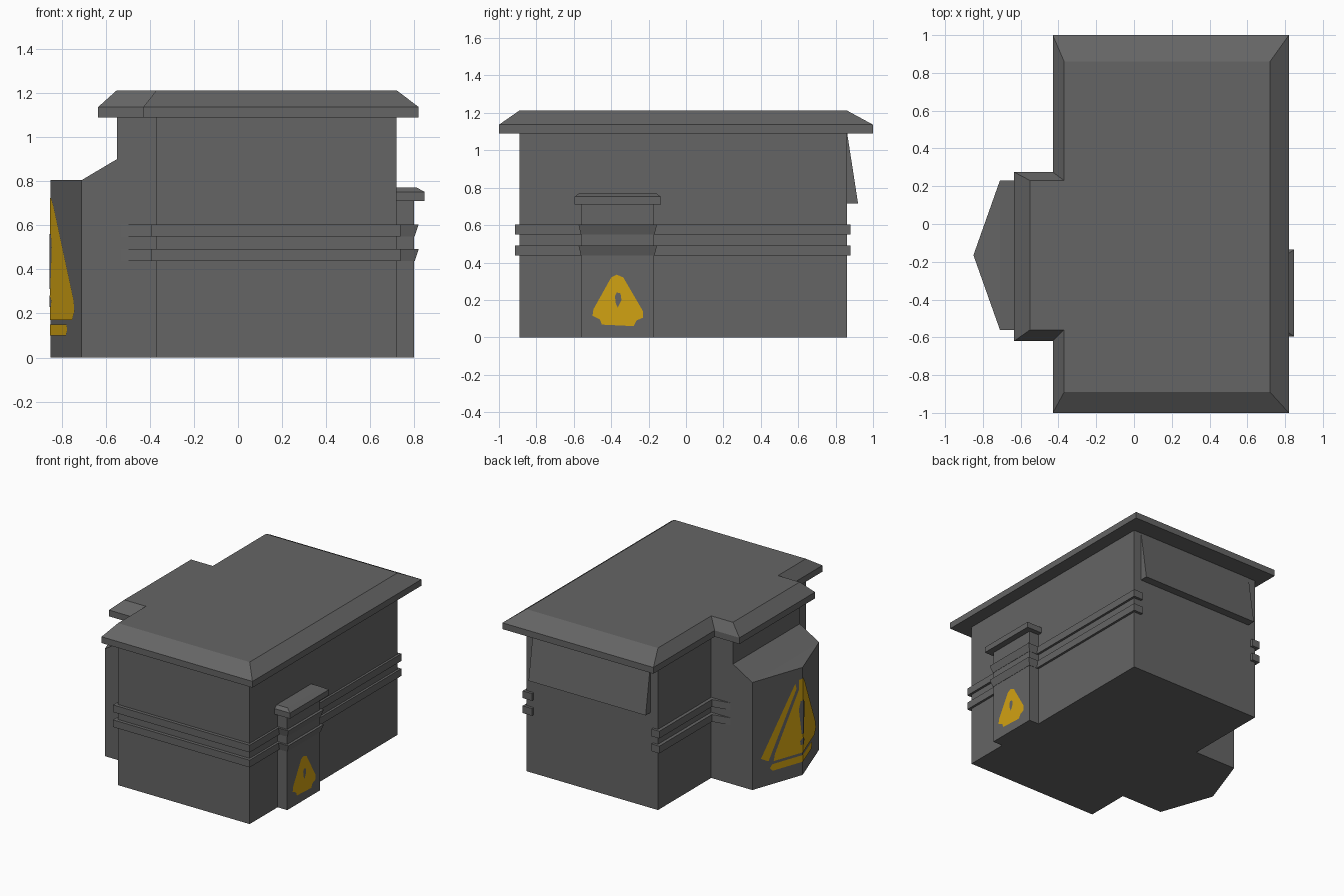
import bpy, bmesh

if "Cube" in bpy.data.objects:
    bpy.data.objects.remove(bpy.data.objects["Cube"])

def material(name, rgb):
    m = bpy.data.materials.new(name)
    m.diffuse_color = (*rgb, 1)
    m.use_nodes = True
    m.node_tree.nodes["Principled BSDF"].inputs["Base Color"].default_value = m.diffuse_color
    return m

GREY = material("concrete grey", (0.13, 0.13, 0.13))
YELLOW = material("warning yellow", (0.64, 0.36, 0.006))

def finish(name, bm, mat, fix=True):
    if fix:
        bmesh.ops.recalc_face_normals(bm, faces=bm.faces)
    me = bpy.data.meshes.new(name)
    bm.to_mesh(me)
    bm.free()
    me.materials.append(mat)
    ob = bpy.data.objects.new(name, me)
    bpy.context.collection.objects.link(ob)
    return ob

def loft(name, rings, mat=GREY):
    """Solid skinned through rings of 3D points with equal counts."""
    bm = bmesh.new()
    vs = [[bm.verts.new(p) for p in r] for r in rings]
    n = len(rings[0])
    for a, b in zip(vs, vs[1:]):
        for i in range(n):
            j = (i + 1) % n
            bm.faces.new((a[i], a[j], b[j], b[i]))
    bm.faces.new(vs[0])
    bm.faces.new(vs[-1])
    return finish(name, bm, mat)

def ring(outline, z):
    return [(x, y, z) for x, y in outline]

def rect(x0, x1, y0, y1):
    return [(x0, y0), (x1, y0), (x1, y1), (x0, y1)]

# Main building with the upper bay on its left side
walls = [(-0.37, -0.89), (0.72, -0.89), (0.72, 0.86), (-0.37, 0.86),
         (-0.37, 0.23), (-0.55, 0.23), (-0.55, -0.56), (-0.37, -0.56)]
loft("building_walls", [ring(walls, 0), ring(walls, 1.1)])

# Roof slab with sloped edges
eaves = [(-0.43, -1), (0.82, -1), (0.82, 1), (-0.43, 1),
         (-0.43, 0.275), (-0.635, 0.275), (-0.635, -0.62), (-0.43, -0.62)]
loft("roof", [ring(eaves, 1.09), ring(eaves, 1.137), ring(walls, 1.213)])

# Pointed lower bay: sloped strip against the wall, flat triangular tip
APEX = -0.165
bay = [(-0.55, 0.23, 0.9), (-0.71, 0.23, 0.805), (-0.85, APEX, 0.805),
       (-0.71, -0.56, 0.805), (-0.55, -0.56, 0.9)]
bm = bmesh.new()
low = [bm.verts.new((x, y, 0)) for x, y, z in bay]
top = [bm.verts.new(p) for p in bay]
for i in range(5):
    j = (i + 1) % 5
    bm.faces.new((low[i], low[j], top[j], top[i]))
bm.faces.new(low)
bm.faces.new((top[0], top[1], top[3], top[4]))
bm.faces.new(top[1:4])
finish("pointed_bay", bm, GREY)

# Two wall bands: taper out on the bay, stop just past the back corners
band = [(-0.54, -0.558), (-0.395, -0.588), (-0.395, -0.915), (0.737, -0.915),
        (0.737, 0.88), (0.66, 0.88), (0.66, 0.85), (-0.33, 0.85),
        (-0.33, 0.88), (-0.395, 0.88), (-0.395, 0.258), (-0.54, 0.228)]
for i, z in enumerate((0.438, 0.55)):
    loft(f"wall_band_{i}", [ring(band, z), ring(band, z + 0.054)])
    # Flared bands around the annex
    loft(f"annex_band_{i}", [ring(rect(0.71, 0.802, -0.562, -0.168), z),
                             ring(rect(0.71, 0.82, -0.575, -0.155), z + 0.054)])

# Annex on the right side with its own cap
annex = rect(0.71, 0.80, -0.56, -0.17)
loft("annex", [ring(annex, 0), ring(annex, 0.72)])
cap = rect(0.71, 0.847, -0.595, -0.135)
loft("annex_cap", [ring(cap, 0.71), ring(cap, 0.752),
                   ring(rect(0.71, 0.81, -0.57, -0.162), 0.772)])

# Sloping awning on the back wall
loft("back_awning", [[(x, 0.85, 1.09), (x, 0.862, 1.09), (x, 0.92, 0.715),
                      (x, 0.85, 0.715)] for x in (-0.31, 0.66)])

def bay_x(y):
    return -0.85 + 0.14 * abs(y - APEX) / 0.395

def plate(name, outline, surface, side, lift, mat):
    """Thin painted plate given in (y, z), folded onto the surface x(y)."""
    bm = bmesh.new()
    f = bm.faces.new([bm.verts.new((0, y, z)) for y, z in outline])
    f.normal_update()
    if f.normal.x * side < 0:
        f.normal_flip()
    bmesh.ops.bisect_plane(bm, geom=bm.verts[:] + bm.edges[:] + bm.faces[:],
                           plane_co=(0, APEX, 0), plane_no=(0, 1, 0))
    for v in bm.verts:
        v.co.x = surface(v.co.y) + side * lift
    return finish(name, bm, mat, fix=False)

# Large warning triangle folded over the bay's front edge
def shift(points):
    return [(APEX + y, z) for y, z in points]

big = {
    "bay_sign_side_strip": [(0.33, 0.215), (0.27, 0.18), (0.05, 0.66), (0.06, 0.70)],
    "bay_sign_bottom_strip": [(-0.2, 0.10), (0.24, 0.10), (0.26, 0.125), (0.24, 0.15),
                              (-0.21, 0.15), (-0.22, 0.125)],
    "bay_sign_triangle": [(0.23, 0.17), (-0.28, 0.17), (-0.31, 0.21), (-0.30, 0.26),
                          (-0.04, 0.69), (-0.01, 0.725), (0.03, 0.72), (0.03, 0.65),
                          (0.22, 0.22)],
}
for name, pts in big.items():
    plate(name, shift(pts), bay_x, -1, 0.003, YELLOW)
plate("bay_sign_bar", shift([(-0.012, 0.31), (0.012, 0.31), (0.035, 0.50),
                             (0.02, 0.56), (-0.02, 0.56), (-0.03, 0.50)]),
      bay_x, -1, 0.006, GREY)
plate("bay_sign_dot", shift([(-0.02, 0.23), (0.02, 0.23), (0.025, 0.26),
                             (0, 0.285), (-0.025, 0.26)]), bay_x, -1, 0.006, GREY)

# Small rounded warning triangle on the annex
annex_x = lambda y: 0.80
plate("annex_sign", [(-0.40, 0.32), (-0.37, 0.335), (-0.335, 0.32), (-0.23, 0.14),
                     (-0.23, 0.105), (-0.265, 0.09), (-0.28, 0.06), (-0.45, 0.068),
                     (-0.46, 0.095), (-0.50, 0.115), (-0.495, 0.15)],
      annex_x, 1, 0.003, YELLOW)
plate("annex_sign_mark", [(-0.365, 0.16), (-0.345, 0.20), (-0.35, 0.235),
                          (-0.37, 0.24), (-0.38, 0.22), (-0.375, 0.18)],
      annex_x, 1, 0.006, GREY)
